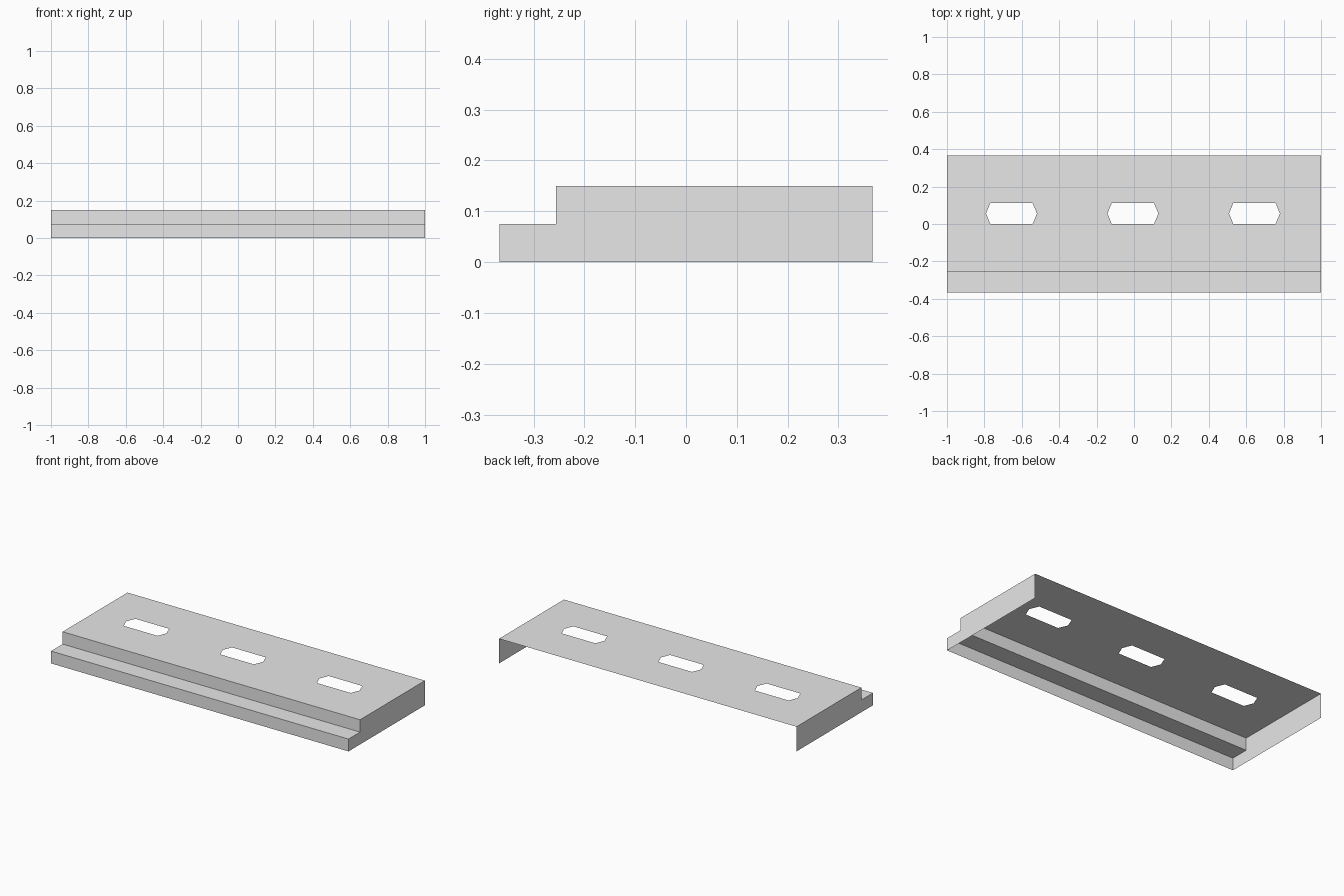
import bpy
import bmesh

# Remove the default cube
cube = bpy.data.objects.get("Cube")
if cube:
    bpy.data.objects.remove(cube)

HALF_X, FRONT, RISER, BACK = 1.0, -0.367, -0.256, 0.367
STEP_Z, TOP_Z = 0.075, 0.15
SLOT_CENTRES = (-0.655, -0.006, 0.644)
SLOT_Y, SLOT_HALF_Y, SLOT_TIP, SLOT_FLAT = 0.056, 0.056, 0.136, 0.113

metal = bpy.data.materials.new("plain grey")
metal.use_nodes = True
grey = (0.8, 0.8, 0.8, 1)
metal.diffuse_color = grey
metal.node_tree.nodes["Principled BSDF"].inputs["Base Color"].default_value = grey


def add_object(name, bm):
    mesh = bpy.data.meshes.new(name)
    bm.to_mesh(mesh)
    bm.free()
    mesh.materials.append(metal)
    obj = bpy.data.objects.new(name, mesh)
    bpy.context.collection.objects.link(obj)
    return obj


def add_loop(bm, points):
    verts = [bm.verts.new(p) for p in points]
    return [bm.edges.new((a, b)) for a, b in zip(verts, verts[1:] + verts[:1])]


# Top plate: a sheet with three pointed slots
bm = bmesh.new()
edges = add_loop(bm, [(-HALF_X, RISER, TOP_Z), (HALF_X, RISER, TOP_Z),
                      (HALF_X, BACK, TOP_Z), (-HALF_X, BACK, TOP_Z)])
for cx in SLOT_CENTRES:
    outline = [(-SLOT_TIP, 0), (-SLOT_FLAT, 1), (SLOT_FLAT, 1),
               (SLOT_TIP, 0), (SLOT_FLAT, -1), (-SLOT_FLAT, -1)]
    edges += add_loop(bm, [(cx + x, SLOT_Y + s * SLOT_HALF_Y, TOP_Z) for x, s in outline])
bmesh.ops.triangle_fill(bm, edges=edges, use_beauty=True, normal=(0, 0, 1))
bm.normal_update()
for face in bm.faces:
    if face.normal.z < 0:
        face.normal_flip()
add_object("slotted_top_plate", bm)

# Stepped front: lip, ledge and riser swept along the length
bm = bmesh.new()
profile = [(FRONT, 0), (FRONT, STEP_Z), (RISER, STEP_Z), (RISER, TOP_Z)]
rows = [[bm.verts.new((x, y, z)) for x in (-HALF_X, HALF_X)] for y, z in profile]
for low, high in zip(rows, rows[1:]):
    bm.faces.new((low[0], low[1], high[1], high[0]))
add_object("stepped_front", bm)

# End panels, facing outward; the back and the underside stay open
for name, side in (("left_end_panel", 1), ("right_end_panel", -1)):
    bm = bmesh.new()
    outline = [(BACK, 0), (BACK, TOP_Z)] + profile[::-1]
    if side < 0:
        outline.reverse()
    bm.faces.new([bm.verts.new((side * HALF_X, y, z)) for y, z in outline])
    add_object(name, bm)
